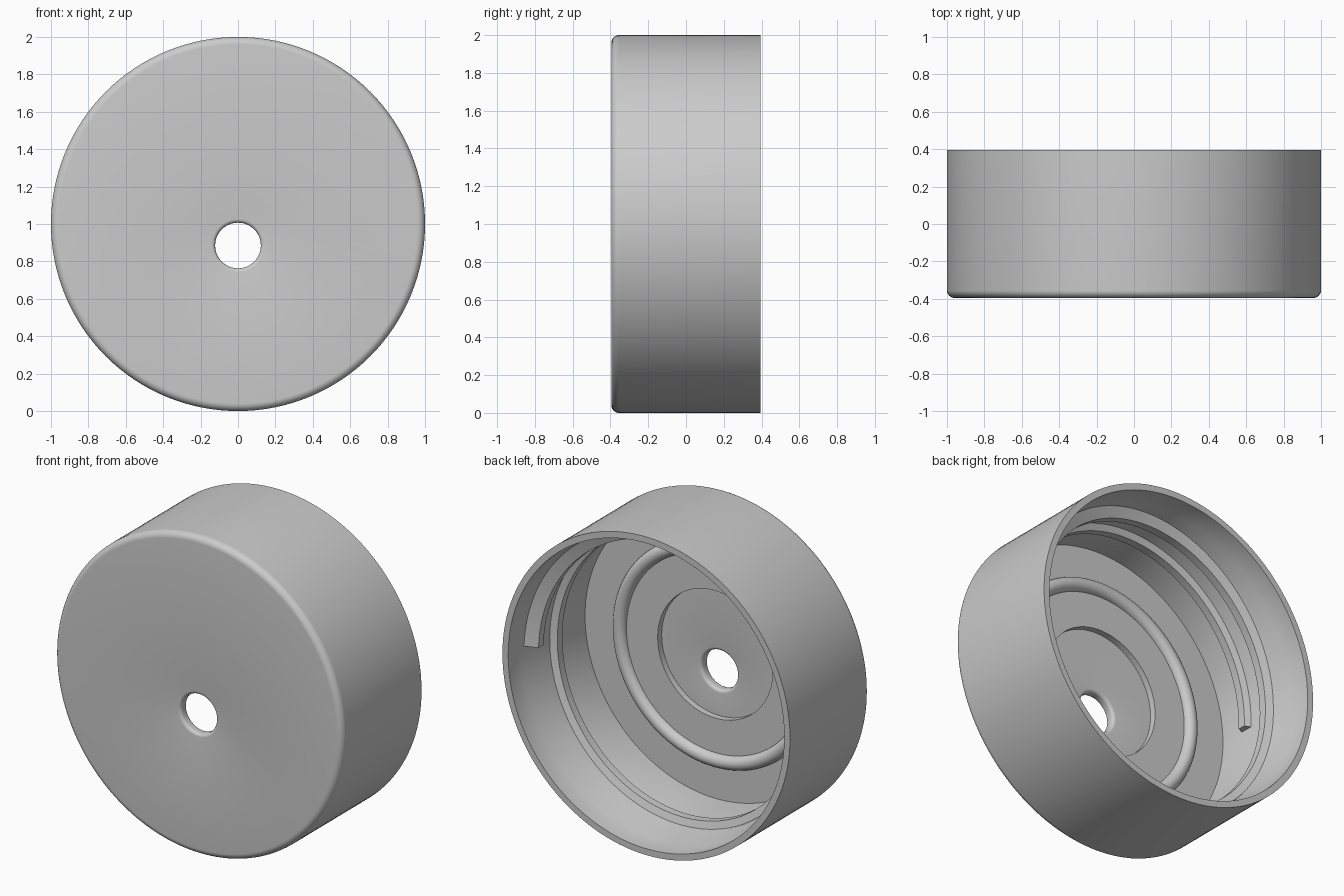
import bpy, bmesh
from math import sin, cos, pi, radians

cube = bpy.data.objects.get("Cube")
if cube:
    bpy.data.objects.remove(cube, do_unlink=True)

grey = bpy.data.materials.new("light_grey")
grey.use_nodes = True
colour = (0.6, 0.6, 0.6, 1)
grey.diffuse_color = colour
grey.node_tree.nodes["Principled BSDF"].inputs["Base Color"].default_value = colour


def finish(bm, name):
    bmesh.ops.recalc_face_normals(bm, faces=bm.faces)
    mesh = bpy.data.meshes.new(name)
    bm.to_mesh(mesh)
    bm.free()
    mesh.materials.append(grey)
    obj = bpy.data.objects.new(name, mesh)
    bpy.context.collection.objects.link(obj)
    return obj


def arc(r, y, radius, start, end, steps=8):
    """Points (r, y) along an arc, angles in degrees."""
    angles = [radians(start + (end - start) * i / steps) for i in range(steps + 1)]
    return [(r + radius * cos(a), y + radius * sin(a)) for a in angles]


def lathe(name, profile, height, steps):
    """Turn a profile of (radius, y) around a line along y."""
    bm = bmesh.new()
    verts = [bm.verts.new((r, y, height)) for r, y in profile]
    edges = [bm.edges.new(pair) for pair in zip(verts, verts[1:])]
    bmesh.ops.spin(bm, geom=verts + edges, cent=(0, 0, height), axis=(0, 1, 0),
                   angle=2 * pi, steps=steps)
    bmesh.ops.remove_doubles(bm, verts=bm.verts, dist=0.0005)
    return finish(bm, name)


def smooth(obj):
    bpy.ops.object.select_all(action='DESELECT')
    obj.select_set(True)
    bpy.context.view_layer.objects.active = obj
    bpy.ops.object.shade_smooth_by_angle(angle=radians(30))


FRONT, BACK, FLOOR, RECESS = -0.395, 0.395, -0.29, -0.33

# Cap shell: rounded front edge, thin rim, stepped floor with a raised seal ring
shell = [(0, FRONT)]
shell += arc(0.96, FRONT + 0.04, 0.04, -90, 0)
shell += [(1, BACK), (0.96, BACK), (0.96, 0.26), (0.92, 0.14), (0.905, FLOOR)]
shell += arc(0.66, FLOOR, 0.043, 0, 180, 12)
shell += [(0.4, FLOOR), (0.4, RECESS), (0, RECESS)]
cap = lathe("cap_shell", shell, 1, 128)

# Off-centre hole with rounded edges on both sides
ROUND, HOLE = 0.02, 0.122
cut = [(0, FRONT - 0.1), (HOLE + ROUND, FRONT - 0.1)]
cut += arc(HOLE + ROUND, FRONT + ROUND, ROUND, 270, 180, 5)
cut += arc(HOLE + ROUND, RECESS - ROUND, ROUND, 180, 90, 5)
cut += [(HOLE + ROUND, RECESS + 0.1), (0, RECESS + 0.1)]
cutter = lathe("hole_cutter", cut, 0.885, 64)
cutter.hide_render = True
bpy.context.view_layer.objects.active = cap
hole = cap.modifiers.new("hole", 'BOOLEAN')
hole.operation = 'DIFFERENCE'
hole.solver = 'EXACT'
hole.object = cutter
bpy.ops.object.modifier_apply(modifier=hole.name)
bpy.data.objects.remove(cutter, do_unlink=True)
smooth(cap)

# Inner screw thread: one and a half turns, from the left near the rim inwards
SECTION = [(0.955, -0.055), (0.875, -0.025), (0.875, 0.025), (0.955, 0.055)]
STEPS = 160
bm = bmesh.new()
rings = []
for i in range(STEPS + 1):
    t = i / STEPS
    a = 3 * pi * t
    y0 = 0.19 - 0.28 * t
    rings.append([bm.verts.new((r * cos(a), y0 + dy, 1 + r * sin(a))) for r, dy in SECTION])
for a, b in zip(rings, rings[1:]):
    for k in range(4):
        n = (k + 1) % 4
        bm.faces.new((a[k], a[n], b[n], b[k]))
bm.faces.new(rings[0])
bm.faces.new(rings[-1])
smooth(finish(bm, "screw_thread"))
